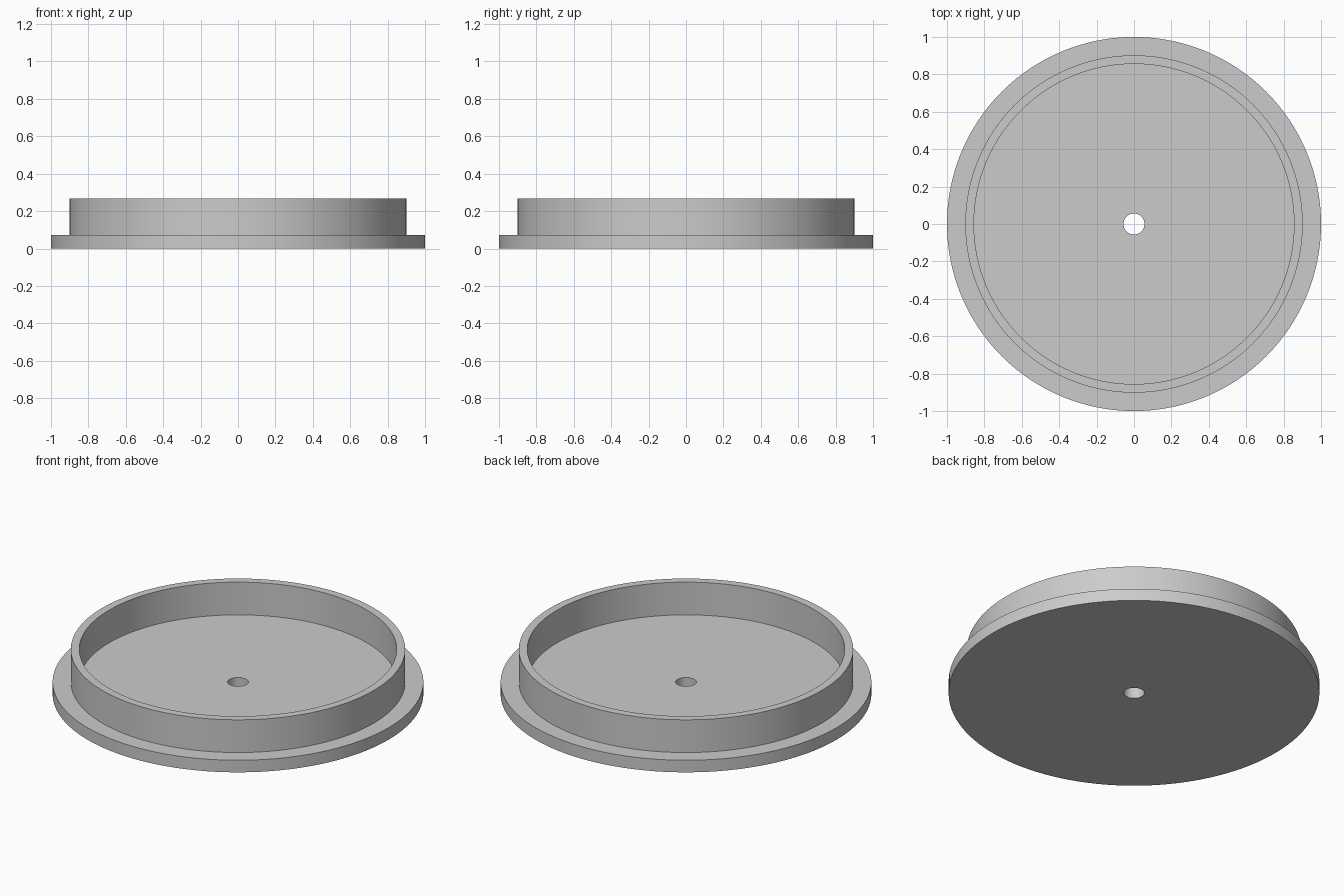
import bpy
import bmesh
import math

cube = bpy.data.objects.get("Cube")
if cube:
    bpy.data.objects.remove(cube, do_unlink=True)

grey = bpy.data.materials.new("light_grey")
grey.use_nodes = True
colour = (0.6, 0.6, 0.6, 1.0)
grey.diffuse_color = colour
grey.node_tree.nodes["Principled BSDF"].inputs["Base Color"].default_value = colour

# Main dimensions
FLANGE_R, WALL_R, INNER_R, HOLE_R = 1.0, 0.902, 0.856, 0.056
FLANGE_H, TOTAL_H = 0.072, 0.267
SEGMENTS = 128


def lathe(name, profile):
    """Spin a closed (radius, height) profile around the z axis."""
    bm = bmesh.new()
    verts = [bm.verts.new((r, 0, z)) for r, z in profile]
    edges = [bm.edges.new((v, verts[(i + 1) % len(verts)])) for i, v in enumerate(verts)]
    bmesh.ops.spin(bm, geom=verts + edges, cent=(0, 0, 0), axis=(0, 0, 1),
                   angle=math.tau, steps=SEGMENTS, use_merge=True)
    bmesh.ops.remove_doubles(bm, verts=bm.verts, dist=0.0001)
    bmesh.ops.recalc_face_normals(bm, faces=bm.faces)
    mesh = bpy.data.meshes.new(name)
    bm.to_mesh(mesh)
    bm.free()
    mesh.materials.append(grey)
    obj = bpy.data.objects.new(name, mesh)
    bpy.context.collection.objects.link(obj)
    bpy.ops.object.select_all(action='DESELECT')
    obj.select_set(True)
    bpy.context.view_layer.objects.active = obj
    bpy.ops.object.shade_smooth_by_angle(angle=math.radians(30))
    return obj


# Flanged cap: base disc with centre hole and raised ring wall, one solid
lathe("flanged_cap", [
    (HOLE_R, 0), (FLANGE_R, 0), (FLANGE_R, FLANGE_H), (WALL_R, FLANGE_H),
    (WALL_R, TOTAL_H), (INNER_R, TOTAL_H), (INNER_R, FLANGE_H), (HOLE_R, FLANGE_H),
])
